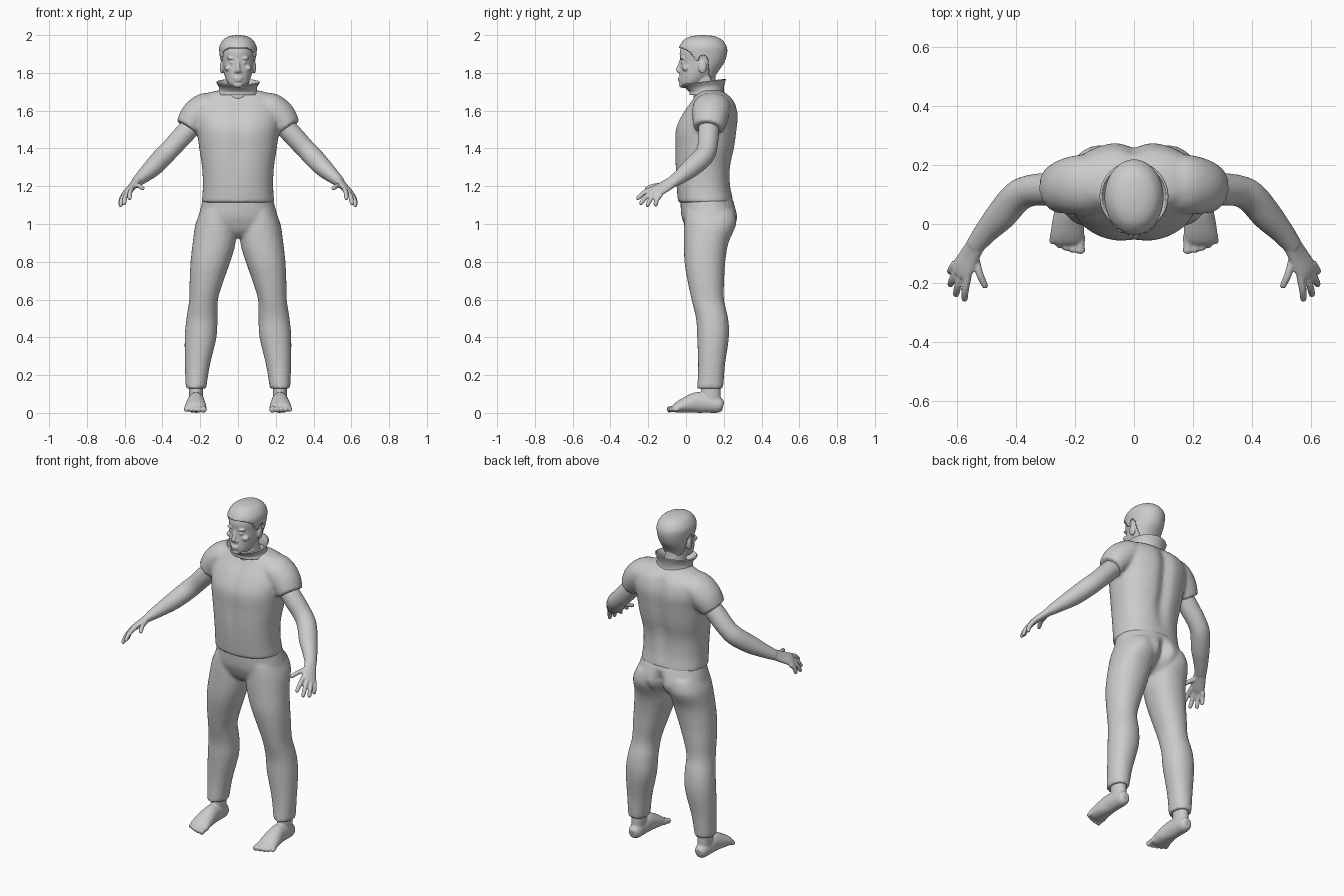
import bpy, bmesh, math
from mathutils import Vector, Matrix

X, Y = Vector((1, 0, 0)), Vector((0, 1, 0))
ACROSS = Vector((0.04, 0.045, -0.03))


def spline(rows, steps):
    """Catmull-Rom resampling of tuples."""
    out = []
    for i in range(len(rows) - 1):
        a, b = rows[max(i - 1, 0)], rows[i]
        c, d = rows[i + 1], rows[min(i + 2, len(rows) - 1)]
        for k in range(steps):
            t = k / steps
            out.append([0.5 * (2 * q + (r - p) * t + (2 * p - 5 * q + 4 * r - s) * t * t
                               + (3 * q - p - 3 * r + s) * t ** 3)
                        for p, q, r, s in zip(a, b, c, d)])
    out.append(list(rows[-1]))
    return out


def tube(bm, rows, side=1, ref=X, flat=False, n=32, p=2.0, steps=6, caps=True):
    """Loft through rows of (x, y, z, radius_u, radius_v); flat keeps rings level."""
    rows = spline(rows, steps)
    pts = [Vector(r[:3]) for r in rows]
    rings = []
    for i, r in enumerate(rows):
        t = (pts[min(i + 1, len(pts) - 1)] - pts[max(i - 1, 0)]).normalized()
        if flat:
            t = Vector((0, 0, 1))
        u = (ref - t * ref.dot(t)).normalized()
        v = t.cross(u)
        ring = []
        for k in range(n):
            a = 2 * math.pi * k / n
            c, s = math.cos(a), math.sin(a)
            c = math.copysign(abs(c) ** (2 / p), c)
            s = math.copysign(abs(s) ** (2 / p), s)
            co = pts[i] + u * (c * r[3]) + v * (s * r[4])
            ring.append(bm.verts.new((co.x * side, co.y, co.z)))
        rings.append(ring)
    for a, b in zip(rings, rings[1:]):
        for k in range(n):
            j = (k + 1) % n
            bm.faces.new((a[k], a[j], b[j], b[k]))
    if caps:
        bm.faces.new(rings[0])
        bm.faces.new(rings[-1])


def ball(bm, loc, size):
    bmesh.ops.create_uvsphere(bm, u_segments=20, v_segments=12, radius=1,
                              matrix=Matrix.Translation(loc) @ Matrix.Diagonal((*size, 1)))


def finish(name, bm, voxel=0, smooth=0, thick=0):
    bmesh.ops.recalc_face_normals(bm, faces=bm.faces)
    for f in bm.faces:
        f.smooth = True
    me = bpy.data.meshes.new(name)
    bm.to_mesh(me)
    bm.free()
    ob = bpy.data.objects.new(name, me)
    bpy.context.collection.objects.link(ob)
    if voxel:
        m = ob.modifiers.new("blend", 'REMESH')
        m.mode, m.voxel_size, m.use_smooth_shade = 'VOXEL', voxel, True
    if smooth:
        m = ob.modifiers.new("soften", 'SMOOTH')
        m.factor, m.iterations = 0.5, smooth
    if thick:
        m = ob.modifiers.new("thickness", 'SOLIDIFY')
        m.thickness, m.offset = thick, -1
    return ob


def level(rows):
    """(z, cy, rx, ry) rows to centred rings."""
    return [(0, cy, z, rx, ry) for z, cy, rx, ry in rows]


# Shirt: torso with spine groove, plus short sleeves
bm = bmesh.new()
tube(bm, level([(1.113, .105, .192, .146), (1.2, .093, .186, .144), (1.3, .09, .19, .148),
                (1.4, .1, .205, .159), (1.5, .108, .218, .165), (1.58, .128, .228, .15),
                (1.65, .142, .212, .115), (1.692, .135, .16, .078), (1.708, .13, .1, .05)]),
     flat=True, n=64, p=2.3)
for v in bm.verts:
    g = math.exp(-(v.co.x / .035) ** 2) * max(0, min(1, (v.co.z - 1.15) / .2, (1.7 - v.co.z) / .06))
    v.co.y -= .022 * g if v.co.y > .1 else -.008 * g
for s in (1, -1):
    tube(bm, [(.10, .14, 1.63, .09, .06), (.17, .135, 1.615, .10, .08),
              (.225, .128, 1.565, .095, .085), (.268, .118, 1.508, .08, .067)], s, Y)
finish("shirt", bm, .01, 4)

# Trousers: pelvis with rear cleft, plus legs
bm = bmesh.new()
tube(bm, level([(1.135, .108, .184, .138), (1.05, .125, .207, .150), (1.0, .128, .218, .138),
                (.96, .12, .17, .11), (.93, .11, .07, .07)]), flat=True, n=64, p=2.2)
for s in (1, -1):
    tube(bm, [(.11, .125, 1.07, .085, .13), (.115, .128, 1.0, .11, .138),
              (.126, .107, .9, .114, .118), (.146, .1, .8, .105, .108), (.166, .105, .7, .09, .097),
              (.182, .115, .6, .076, .086), (.191, .138, .5, .082, .085),
              (.198, .143, .4, .084, .084), (.215, .135, .25, .066, .071),
              (.2225, .128, .13, .054, .069)], s, flat=True, p=2.15)
for v in bm.verts:
    if v.co.y > .1:
        g = max(0, min(1, (1.11 - v.co.z) / .06, (v.co.z - .85) / .06))
        v.co.y -= .045 * g * math.exp(-(v.co.x / .028) ** 2)
finish("trousers", bm, .01, 3)

# Arms and hands
for s, word in ((1, "left"), (-1, "right")):
    bm = bmesh.new()
    tube(bm, [(.235, .122, 1.53, .056, .054), (.30, .118, 1.46, .055, .054),
              (.355, .112, 1.40, .053, .052), (.398, .09, 1.355, .054, .053),
              (.45, .03, 1.30, .052, .049), (.50, -.025, 1.255, .041, .038),
              (.54, -.075, 1.22, .033, .027)], s, ACROSS)
    tube(bm, [(.53, -.062, 1.23, .032, .026), (.555, -.105, 1.203, .038, .021),
              (.580, -.15, 1.178, .043, .018), (.592, -.172, 1.166, .039, .013)], s, ACROSS)
    for base, tip in (((.562, -.175, 1.188), (.575, -.262, 1.132)),
                      ((.582, -.168, 1.174), (.605, -.245, 1.104)),
                      ((.597, -.153, 1.163), (.624, -.21, 1.093)),
                      ((.605, -.132, 1.156), (.625, -.165, 1.096)),
                      ((.538, -.11, 1.205), (.502, -.218, 1.187))):
        a, b = Vector(base), Vector(tip)
        m = a.lerp(b, .5) + Vector((.003, -.004, .006))
        tube(bm, [(*a, .013, .013), (*m, .0125, .0125), (*a.lerp(b, .9), .011, .011),
                  (*b, .006, .006)], s, ACROSS, n=16, steps=4)
    finish(word + "_arm", bm, .005, 2)

# Feet with toes
for s, word in ((1, "left"), (-1, "right")):
    bm = bmesh.new()
    tube(bm, [(.222, .197, .035, .02, .025), (.222, .175, .04, .036, .04), (.222, .12, .05, .041, .05),
              (.222, .06, .055, .045, .055), (.224, 0, .042, .054, .042),
              (.226, -.045, .028, .057, .029), (.227, -.066, .02, .05, .018)], s)
    tube(bm, [(.222, .135, .04, .036, .05), (.222, .132, .09, .037, .052),
              (.222, .13, .2, .04, .05)], s, flat=True)
    for i in range(5):
        x, y, r = .182 + i * .0232, -.1 + .0015 * i * i + .002 * i, .017 - .0013 * i
        tube(bm, [(x, -.04, .026, r, r), (x, y + .025, .021, r * .9, r * .9),
                  (x, y + .008, .017, r, r), (x, y, .015, r * .5, r * .5)], s, n=16, steps=4)
    for v in bm.verts:
        v.co.z = max(v.co.z, 0)
    finish(word + "_foot", bm, .005, 2)

# Head: skull, neck, face details, ears
bm = bmesh.new()
tube(bm, level([(1.72, .015, .026, .035), (1.74, .025, .05, .058), (1.77, .045, .066, .08),
                (1.81, .065, .077, .098), (1.86, .08, .084, .11), (1.91, .085, .088, .118),
                (1.95, .09, .08, .105), (1.985, .09, .045, .06)]), flat=True, n=48)
tube(bm, level([(1.66, .11, .075, .07), (1.73, .10, .06, .062), (1.82, .09, .06, .062)]), flat=True)
tube(bm, [(0, -.022, 1.872, .009, .01), (0, -.033, 1.84, .01, .011),
          (0, -.042, 1.817, .013, .011), (0, -.036, 1.803, .012, .008)], n=16)
ball(bm, (0, -.033, 1.772), (.026, .012, .006))
ball(bm, (0, -.032, 1.760), (.022, .012, .007))
ball(bm, (0, -.022, 1.737), (.024, .015, .015))
for s in (1, -1):
    ball(bm, (s * .013, -.031, 1.808), (.009, .011, .008))
    ball(bm, (s * .034, -.019, 1.877), (.025, .013, .007))
    ball(bm, (s * .032, -.018, 1.854), (.014, .010, .007))
    ball(bm, (s * .052, -.001, 1.825), (.02, .02, .016))
    ball(bm, (s * .086, .088, 1.83), (.010, .022, .034))
finish("head", bm, .005, 2)

# Hair cap, trimmed along the hairline with a notch round each ear
LINE = [(-.1, 1.935), (-.02, 1.932), (.02, 1.91), (.05, 1.87), (.062, 1.865), (.075, 1.89), (.1, 1.895),
        (.118, 1.87), (.125, 1.81), (.135, 1.765), (.3, 1.755)]


def hairline(y):
    for (a, za), (b, zb) in zip(LINE, LINE[1:]):
        if a <= y <= b:
            return za + (zb - za) * (y - a) / (b - a)
    return 1.76


bm = bmesh.new()
tube(bm, level([(1.76, .09, .075, .055), (1.80, .09, .083, .075), (1.85, .09, .092, .11),
                (1.9, .09, .098, .127), (1.94, .09, .098, .125), (1.975, .09, .078, .1),
                (1.993, .09, .048, .064), (2.0, .09, .01, .013)]), flat=True, n=96, steps=10)
drop = [f for f in bm.faces
        if f.calc_center_median().z < hairline(f.calc_center_median().y) or f.normal.z < -.99
        or (len(f.verts) > 4 and f.calc_center_median().z < 1.8)]
bmesh.ops.delete(bm, geom=drop, context='FACES')
finish("hair", bm, thick=.012)

# Flared collar, higher at the back
bm = bmesh.new()
tube(bm, level([(1.682, .112, .102, .086), (1.705, .108, .094, .084), (1.73, .1, .095, .095),
                (1.755, .092, .11, .112)]), flat=True, n=48, caps=False)
for v in bm.verts:
    v.co.z += (v.co.y - .1) * .12 * max(0, (v.co.z - 1.69) / .06)
finish("collar", bm, thick=.008)
